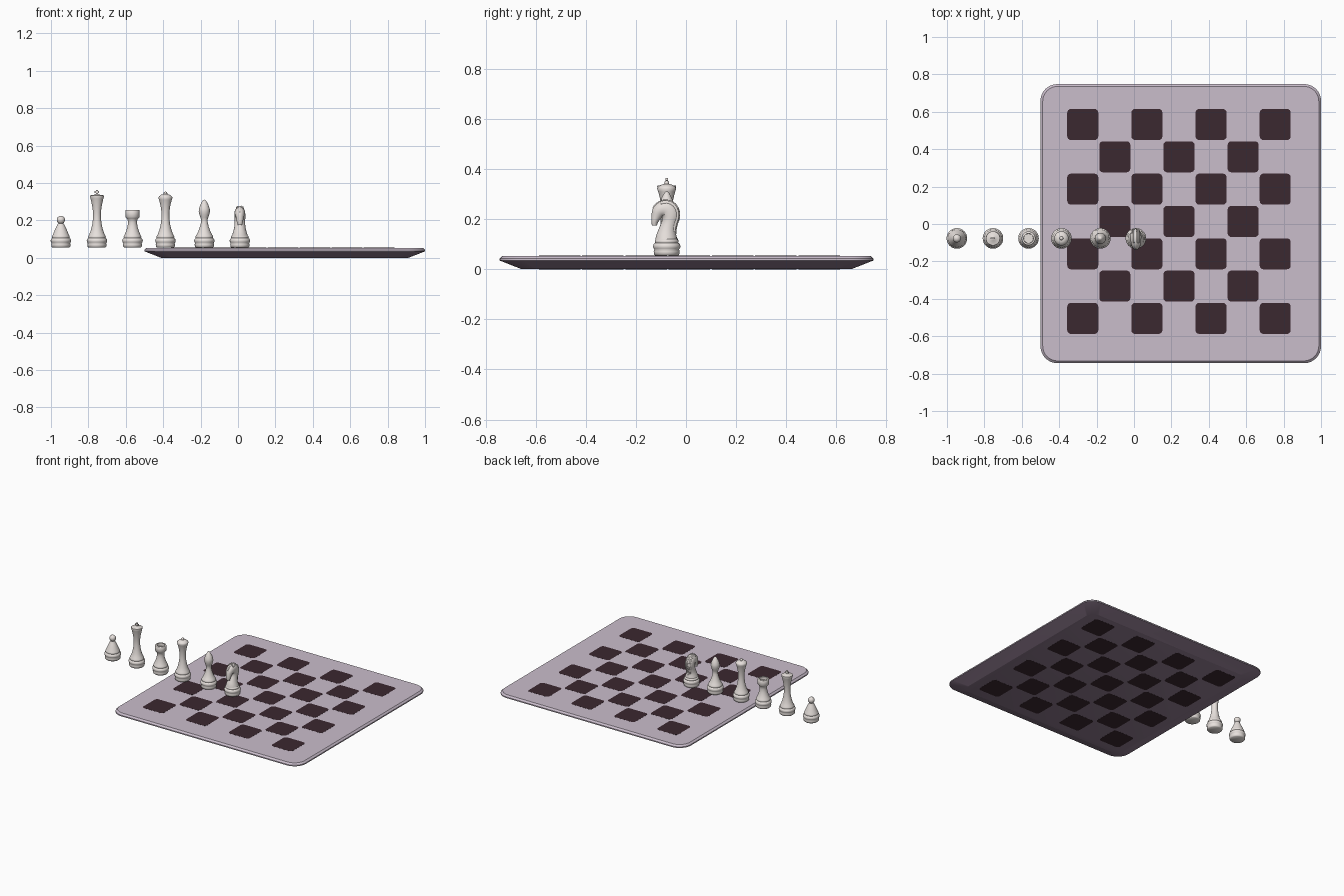
import bpy, bmesh, math
from mathutils import Vector

if "Cube" in bpy.data.objects:
    bpy.data.objects.remove(bpy.data.objects["Cube"])


def material(name, rgb):
    m = bpy.data.materials.new(name)
    m.diffuse_color = (*rgb, 1)
    m.use_nodes = True
    m.node_tree.nodes["Principled BSDF"].inputs["Base Color"].default_value = m.diffuse_color
    return m


STONE = material("pale grey stone", (0.80, 0.75, 0.72))
LILAC = material("light lilac", (0.59, 0.51, 0.60))
PLUM = material("dark plum", (0.28, 0.20, 0.28))
BROWN = material("dark brown", (0.043, 0.021, 0.029))


def finish(bm, name, mats, angle=35):
    bmesh.ops.recalc_face_normals(bm, faces=bm.faces)
    me = bpy.data.meshes.new(name)
    bm.to_mesh(me)
    bm.free()
    ob = bpy.data.objects.new(name, me)
    bpy.context.collection.objects.link(ob)
    for m in mats:
        me.materials.append(m)
    bpy.ops.object.select_all(action='DESELECT')
    ob.select_set(True)
    bpy.context.view_layer.objects.active = ob
    bpy.ops.object.shade_smooth_by_angle(angle=math.radians(angle))
    return ob


def bridge(bm, rings):
    for a, b in zip(rings, rings[1:]):
        n = len(a)
        for i in range(n):
            j = (i + 1) % n
            bm.faces.new((a[i], a[j], b[j], b[i]))
    bm.faces.new(rings[0][::-1])
    bm.faces.new(rings[-1])


def rounded_ring(bm, cx, cy, hx, hy, r, z, seg=8):
    ring = []
    for q, (sx, sy) in enumerate(((1, 1), (-1, 1), (-1, -1), (1, -1))):
        for k in range(seg + 1):
            a = math.pi / 2 * (q + k / seg)
            ring.append(bm.verts.new((cx + sx * (hx - r) + r * math.cos(a),
                                      cy + sy * (hy - r) + r * math.sin(a), z)))
    return ring


# Board: flat top, thin light rim, dark sloping underside
bm = bmesh.new()
bridge(bm, [rounded_ring(bm, 0.25, 0.002, 0.75 - d, 0.746 - d, r, z) for d, r, z in
            ((0.088, 0.06, 0.0005), (0.0, 0.09, 0.035), (0.0, 0.09, 0.043), (0.012, 0.08, 0.054))])
bm.normal_update()
for f in bm.faces:
    f.material_index = 1 if f.calc_center_median().z < 0.034 else 0
finish(bm, "board", [LILAC, PLUM], 20)

# Dark squares, as thin plates on the top and on the underside
for name, z0, z1 in (("top_squares", 0.053, 0.0545), ("underside_squares", 0.0, 0.002)):
    bm = bmesh.new()
    for row in range(7):
        for col in range(4 - row % 2):
            x = -0.274 + 0.343 * (col + 0.5 * (row % 2))
            y = 0.532 - 0.1728 * row
            bridge(bm, [rounded_ring(bm, x, y, 0.083, 0.083, 0.02, z, 4) for z in (z0, z1)])
    finish(bm, name, [BROWN])

PIECE_Y = -0.077
FOOT = [(0, .055), (.045, .055), (.050, .060), (.052, .071), (.049, .079), (.053, .084),
        (.055, .092), (.052, .101), (.046, .106), (.048, .111), (.046, .117)]


def lathe(name, x, profile, seg=40):
    bm = bmesh.new()
    vs = [bm.verts.new((r, 0, z)) for r, z in profile]
    es = [bm.edges.new(p) for p in zip(vs, vs[1:])]
    bmesh.ops.spin(bm, geom=vs + es, cent=(0, 0, 0), axis=(0, 0, 1),
                   angle=2 * math.pi, steps=seg, use_duplicate=False)
    bmesh.ops.remove_doubles(bm, verts=bm.verts, dist=1e-5)
    bmesh.ops.translate(bm, verts=bm.verts, vec=(x, PIECE_Y, 0))
    return finish(bm, name, [STONE], 60)


def ball(r, z, start=-60, steps=9):
    return [(r * math.cos(math.radians(a)), z + r * math.sin(math.radians(a)))
            for a in [start + (90 - start) * i / steps for i in range(steps)]] + [(0, z + r)]


# Turned pieces
lathe("pawn", -0.947, FOOT + [(.042, .125), (.034, .145), (.024, .166), (.018, .178),
                              (.016, .184)] + ball(.022, .203))

SHAFT = [(.040, .128), (.032, .150), (.025, .180), (.021, .212), (.021, .240), (.024, .268)]
lathe("king", -0.754, FOOT + SHAFT + [(.029, .294), (.034, .316), (.038, .329), (.037, .334),
      (.012, .338), (.007, .342), (0, .342)])

lathe("rook", -0.564, FOOT + [(.042, .124), (.034, .143), (.027, .165), (.024, .188),
      (.026, .204), (.032, .212), (.037, .218), (.037, .254),
      (.035, .256), (.026, .256), (.025, .236), (0, .236)])

lathe("queen", -0.388, FOOT + SHAFT + [(.029, .292), (.034, .310), (.038, .322), (.035, .328),
      (.024, .337), (.011, .341)] + ball(.010, .344, -20))

lathe("bishop", -0.180, FOOT + [(.040, .126), (.031, .145), (.023, .168), (.018, .190),
      (.017, .204), (.021, .216), (.026, .230), (.030, .248), (.029, .262),
      (.023, .280), (.015, .296), (.010, .304), (.005, .310), (0, .311)])

# Small cross on the crown of the tall piece
bm = bmesh.new()
for size, z in (((.009, .009, .026), .351), ((.024, .009, .010), .352)):
    g = bmesh.ops.create_cube(bm, size=1)["verts"]
    bmesh.ops.scale(bm, vec=size, verts=g)
    bmesh.ops.translate(bm, vec=(-0.754, PIECE_Y, z), verts=g)
finish(bm, "king_cross", [STONE])

# Horse piece: turned foot, lofted neck and head, mane fin and ears
HX = 0.010
lathe("knight_foot", HX, FOOT + [(.040, .121), (0, .121)])
PATH = [(-.079, .110, .045, .045), (-.078, .132, .041, .038), (-.074, .158, .034, .031),
        (-.066, .187, .031, .028), (-.062, .213, .036, .029), (-.070, .234, .038, .029),
        (-.088, .240, .035, .028), (-.107, .231, .029, .025), (-.118, .212, .021, .020),
        (-.125, .191, .014, .016), (-.126, .175, .010, .012)]


def smooth_path(rows, sub=3):
    out = []
    for i in range(len(rows) - 1):
        p = [rows[max(0, min(len(rows) - 1, i + k))] for k in (-1, 0, 1, 2)]
        for s in range(sub):
            t = s / sub
            out.append([0.5 * (2 * b + (c - a) * t + (2 * a - 5 * b + 4 * c - d) * t * t
                               + (3 * b - a - 3 * c + d) * t ** 3) for a, b, c, d in zip(*p)])
    return out + [list(rows[-1])]


def loft(name, x, rows, section, seg=24):
    bm = bmesh.new()
    rings = []
    for i, row in enumerate(rows):
        a, b = rows[max(0, i - 1)], rows[min(len(rows) - 1, i + 1)]
        t = Vector((b[0] - a[0], b[1] - a[1])).normalized()
        out = Vector((t.y, -t.x))          # points to the back of the neck
        off, depth, half = section(row)
        ring = []
        for k in range(seg):
            ang = 2 * math.pi * k / seg
            p = Vector(row[:2]) + out * (off + depth * math.cos(ang))
            ring.append(bm.verts.new((x + half * math.sin(ang), p.x, p.y)))
        rings.append(ring)
    bridge(bm, rings)
    return finish(bm, name, [STONE], 50)


rows = smooth_path(PATH)
loft("knight_head", HX, rows, lambda r: (0, r[2], r[3]))
loft("knight_mane", HX, rows[5:23], lambda r: (r[2] - .006, .009, .006), 12)
for s in (-1, 1):
    loft("knight_mane_side", HX + s * .016, rows[6:20], lambda r: (r[2] - .010, .009, .005), 12)
    bm = bmesh.new()
    bmesh.ops.create_cone(bm, cap_ends=True, segments=12, radius1=.007, radius2=.001, depth=.020)
    bmesh.ops.translate(bm, vec=(HX + s * .010, -.098, .269), verts=bm.verts)
    finish(bm, "knight_ear", [STONE])
